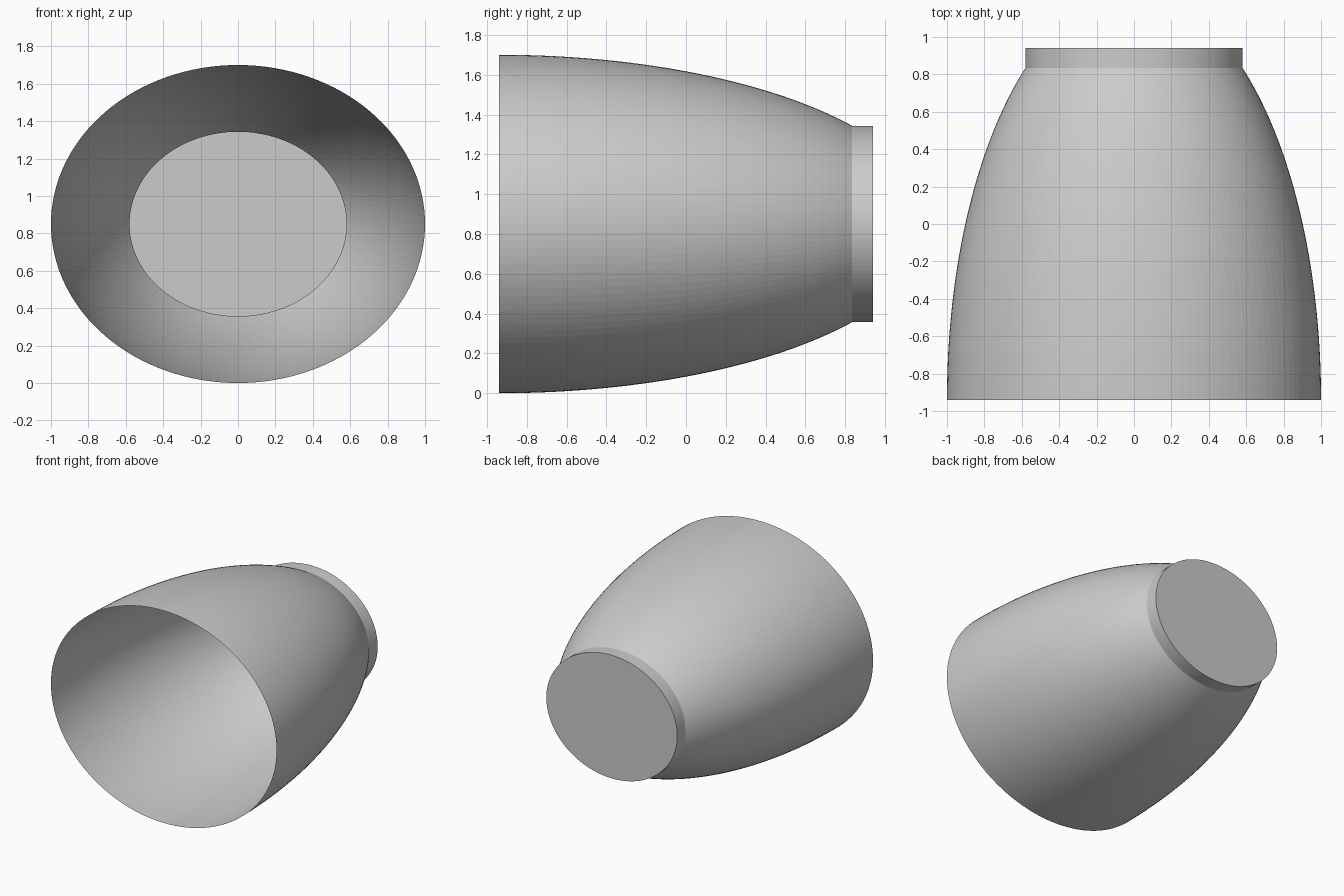
import bpy
import bmesh
from math import sin, cos, asin, pi

cube = bpy.data.objects.get("Cube")
if cube:
    bpy.data.objects.remove(cube, do_unlink=True)

SIDES = 128
RINGS = 32
HALF_WIDTH, HALF_HEIGHT = 1.0, 0.85
FRONT_Y, NECK_Y, BACK_Y = -0.94, 0.835, 0.94
NECK_SCALE = 0.58

# Profile: an elliptical arc from the open mouth to the neck, then a straight collar
end_angle = pi / 2 - asin(NECK_SCALE)
arc_length = (NECK_Y - FRONT_Y) / sin(end_angle)
profile = []
for i in range(RINGS + 1):
    a = end_angle * i / RINGS
    profile.append((FRONT_Y + arc_length * sin(a), cos(a)))
profile.append((BACK_Y, NECK_SCALE))


def add_ring(bm, y, scale):
    angles = [2 * pi * i / SIDES for i in range(SIDES)]
    return [bm.verts.new((HALF_WIDTH * scale * cos(a), y,
                          HALF_HEIGHT * (1 + scale * sin(a)))) for a in angles]


# Thin oval shell, open at the front and closed by a flat cap at the back
bm = bmesh.new()
rings = [add_ring(bm, y, s) for y, s in profile]
for front, back in zip(rings, rings[1:]):
    for i in range(SIDES):
        j = (i + 1) % SIDES
        bm.faces.new((front[i], back[i], back[j], front[j]))
bm.faces.new(rings[-1])
bmesh.ops.recalc_face_normals(bm, faces=bm.faces)

# Open shells can be oriented either way: make the cap face backwards
bm.faces.ensure_lookup_table()
bm.normal_update()
if bm.faces[-1].normal.y < 0:
    bmesh.ops.reverse_faces(bm, faces=bm.faces)

mesh = bpy.data.meshes.new("oval_shell_with_collar")
bm.to_mesh(mesh)
bm.free()
shell = bpy.data.objects.new("oval_shell_with_collar", mesh)
bpy.context.collection.objects.link(shell)
